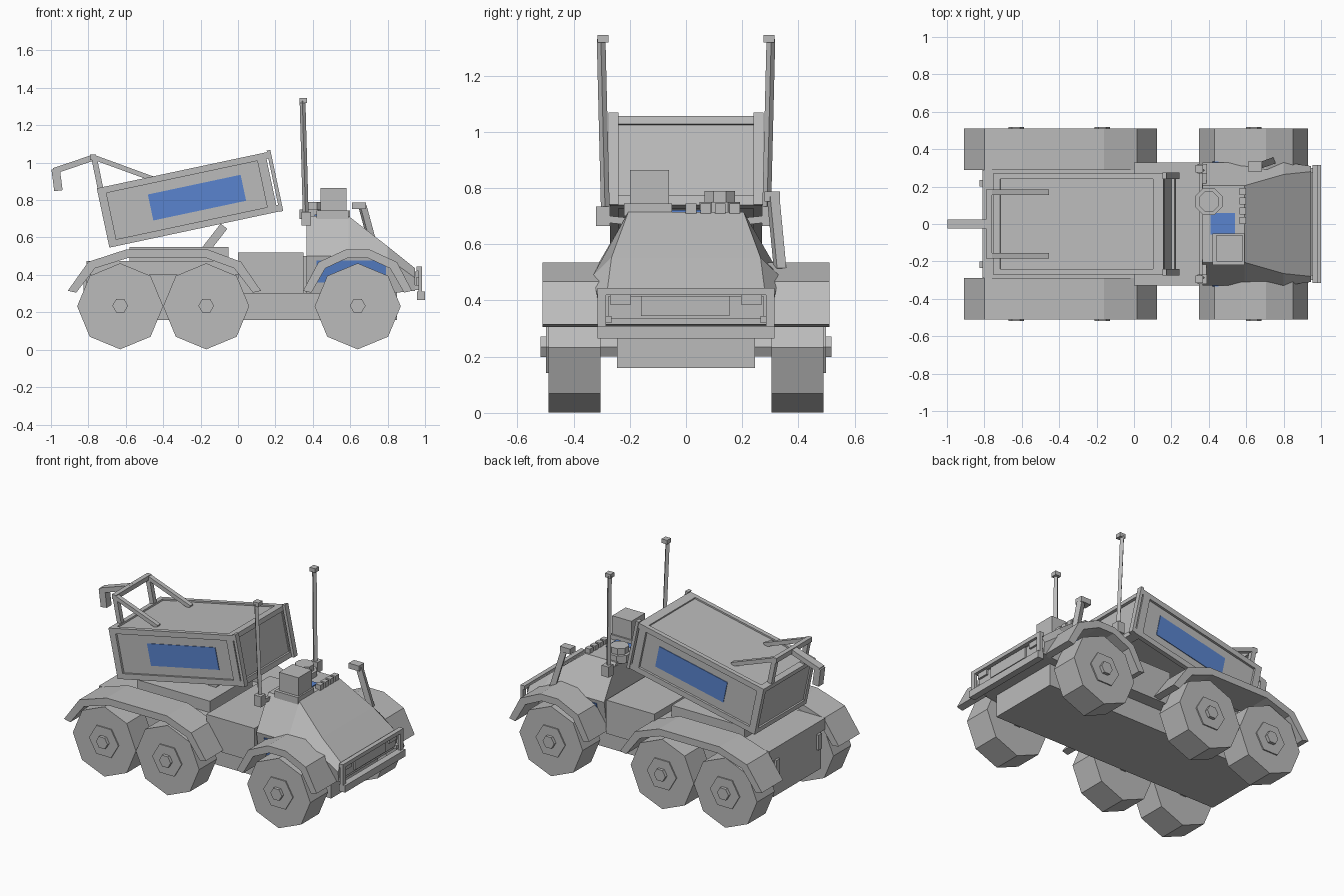
import bpy, bmesh, math
from mathutils import Matrix, Vector

if "Cube" in bpy.data.objects:
    bpy.data.objects.remove(bpy.data.objects["Cube"])


def material(name, rgb):
    m = bpy.data.materials.new(name)
    m.diffuse_color = (*rgb, 1)
    m.use_nodes = True
    m.node_tree.nodes["Principled BSDF"].inputs["Base Color"].default_value = m.diffuse_color
    return m


GREY = material("body grey", (0.5, 0.5, 0.5))
BLUE = material("panel blue", (0.10, 0.23, 0.62))


def finish(name, bm, mat=GREY):
    bmesh.ops.recalc_face_normals(bm, faces=bm.faces)
    me = bpy.data.meshes.new(name)
    bm.to_mesh(me)
    bm.free()
    me.materials.append(mat)
    ob = bpy.data.objects.new(name, me)
    bpy.context.collection.objects.link(ob)
    return ob


def box(name, x, y, z, mat=GREY, frame=Matrix()):
    """Box from (min, max) pairs, optionally placed in a frame."""
    bm = bmesh.new()
    size = Matrix.Diagonal((x[1] - x[0], abs(y[1] - y[0]), z[1] - z[0], 1))
    mid = Matrix.Translation((sum(x) / 2, sum(y) / 2, sum(z) / 2))
    bmesh.ops.create_cube(bm, size=1, matrix=frame @ mid @ size)
    return finish(name, bm, mat)


def bar(name, p, q, w, h):
    """Square bar running from p to q."""
    p, q = Vector(p), Vector(q)
    d = q - p
    bm = bmesh.new()
    m = (Matrix.Translation((p + q) / 2) @ d.to_track_quat('X', 'Z').to_matrix().to_4x4()
         @ Matrix.Diagonal((d.length, w, h, 1)))
    bmesh.ops.create_cube(bm, size=1, matrix=m)
    return finish(name, bm)


def loft(name, sections, mat=GREY):
    """Closed skin through rings of equal length."""
    bm = bmesh.new()
    rings = [[bm.verts.new(p) for p in s] for s in sections]
    n = len(rings[0])
    for a, b in zip(rings, rings[1:]):
        for i in range(n):
            bm.faces.new((a[i], a[(i + 1) % n], b[(i + 1) % n], b[i]))
    bm.faces.new(rings[0])
    bm.faces.new(rings[-1])
    return finish(name, bm, mat)


def disc(name, x, y0, y1, z, r, n, turn=0.0):
    """Polygon disc with its axis along y."""
    ang = [turn + 2 * math.pi * i / n for i in range(n)]
    return loft(name, [[(x + r * math.cos(a), y, z + r * math.sin(a)) for a in ang]
                       for y in (y0, y1)])


def fender(name, outer, inner, s):
    """Bent strip over the wheels: a chain of (outer, inner) rings."""
    loft(name, [[(o[0], s * .29, o[1]), (o[0], s * .51, o[1]),
                 (i[0], s * .51, i[1]), (i[0], s * .29, i[1])]
                for o, i in zip(outer, inner)])


SIDES = (("right", -1), ("left", 1))

# Chassis, rear deck, centre body
box("chassis", (-.81, .85), (-.245, .245), (.16, .41))
box("rear_deck", (-.81, 0), (-.29, .29), (.40, .475))
box("centre_body", (0, .35), (-.33, .33), (.30, .52))
box("cab_link", (.34, .38), (-.28, .28), (.30, .50))
box("bed_platform", (-.58, -.05), (-.22, .22), (.475, .55))

# Wheels, hubs, axles
for label, x in (("rear", -.63), ("middle", -.17), ("front", .64)):
    disc(label + "_axle", x, -.31, .31, .235, .04, 6)
    for side, s in SIDES:
        pre = f"{label}_{side}_"
        disc(pre + "wheel", x, s * .305, s * .49, .232, .23, 8)
        disc(pre + "hub", x, s * .48, s * .498, .235, .107, 6)
        disc(pre + "hub_cap", x, s * .49, s * .518, .235, .042, 6)

# Fenders
for side, s in SIDES:
    fender("rear_fender_" + side,
           [(-.91, .315), (-.80, .47), (-.60, .535), (-.16, .535), (.016, .47), (.123, .315)],
           [(-.865, .305), (-.765, .435), (-.59, .49), (-.17, .49), (-.02, .435), (.08, .305)], s)
    fender("front_fender_" + side,
           [(.348, .315), (.43, .468), (.575, .535), (.705, .535), (.85, .468), (.93, .315)],
           [(.392, .305), (.467, .435), (.585, .49), (.695, .49), (.813, .435), (.888, .305)], s)


# Cab: sections along the length (bottom, waist, top as half width and height)
def cab_ring(x, low, waist, top):
    half = [low, waist, top]
    return [(x, y, z) for y, z in half] + [(x, -y, z) for y, z in reversed(half)]


loft("cab", [
    cab_ring(.365, (.30, .30), (.33, .50), (.205, .715)),
    cab_ring(.59, (.30, .30), (.33, .50), (.205, .715)),
    cab_ring(.80, (.30, .30), (.33, .49), (.265, .553)),
    cab_ring(.945, (.30, .315), (.31, .385), (.28, .437))])
for side, s in SIDES:
    # Blue plate lying on the sloping lower cab side
    loft("side_panel_" + side, [
        [(x, s * (.3125 + d), .36), (x, s * (.333 + d), .478),
         (x, s * (.326 + d), .478), (x, s * (.306 + d), .36)]
        for x, d in ((.42, 0), (.79, .001))], BLUE)

# Front grille, lamps and bumper
box("grille_surround", (.93, .955), (-.275, .275), (.335, .415))
box("grille_plate", (.95, .965), (-.16, .155), (.345, .415))
for side, s in SIDES:
    box("head_lamp_" + side, (.95, .968), (s * .195, s * .27), (.385, .42))
    box("bumper_post_" + side, (.965, .985), (s * .285, s * .315), (.29, .445))
    box("bumper_arm_" + side, (.88, .97), (s * .265, s * .30), (.32, .345))
    box("tail_lamp_" + side, (-.825, -.81), (s * .20, s * .235), (.30, .40))
box("bumper_top_bar", (.955, .985), (-.315, .315), (.42, .445))
box("bumper_lower_bar", (.957, 1.0), (-.315, .315), (.265, .31))

# Roof equipment
box("roof_panel", (.41, .54), (-.055, .06), (.714, .722), BLUE)
box("roof_box_base", (.42, .59), (-.22, -.05), (.70, .745))
box("roof_box", (.44, .58), (-.20, -.06), (.745, .865))
for name, r, z0, z1 in (("turret_base", .078, .70, .75), ("turret_cap", .058, .75, .79)):
    loft(name, [[(.40 + r * math.cos(i * math.pi / 4 + math.pi / 8),
                  .12 + r * math.sin(i * math.pi / 4 + math.pi / 8), z) for i in range(8)]
                for z in (z0, z1)])
for i in range(4):
    y = .018 + i * .052
    box(f"roof_lamp_{i + 1}", (.565, .60), (y - .019, y + .019), (.71, .745))

# Antennas
for side, s in SIDES:
    box("antenna_base_" + side, (.34, .39), (s * .27, s * .32), (.665, .735))
    bar("antenna_bracket_" + side, (.375, s * .19, .68), (.375, s * .29, .69), .025, .025)
    bar("antenna_rod_" + side, (.362, s * .287, .72), (.345, s * .302, 1.33), .022, .022)
    box("antenna_tip_" + side, (.33, .37), (s * .275, s * .315), (1.318, 1.345))

# Side mast on the left of the cab
bar("side_mast", (.735, .335, .51), (.665, .31, .77), .035, .035)
box("side_mast_head", (.61, .685), (.28, .335), (.752, .787))

# Tipped bed, built in its own tilted frame
TILT = Matrix.Translation((-.257, 0, .805)) @ Matrix.Rotation(math.radians(-12), 4, 'Y')
box("bed_body", (-.465, .44), (-.255, .255), (-.15, .15), GREY, TILT)
for side, s in SIDES:
    y = (s * .24, s * .27)
    box("bed_top_rail_" + side, (-.475, .457), y, (.125, .16), GREY, TILT)
    box("bed_bottom_rail_" + side, (-.475, .457), y, (-.164, -.128), GREY, TILT)
    box("bed_rear_post_" + side, (-.475, -.43), y, (-.15, .15), GREY, TILT)
    box("bed_front_post_" + side, (.395, .445), y, (-.15, .15), GREY, TILT)
    box("bed_end_post_" + side, (.455, .475), (s * .24, s * .275), (-.166, .168), GREY, TILT)
    box("bed_side_panel_" + side, (-.215, .292), (s * .252, s * .259), (-.071, .071), BLUE, TILT)
for name, x in (("rear", (-.475, -.435)), ("front", (.40, .457))):
    box(f"bed_{name}_top_bar", x, (-.25, .25), (.13, .16), GREY, TILT)
    box(f"bed_{name}_bottom_bar", x, (-.25, .25), (-.164, -.13), GREY, TILT)

# Lifting ram
bar("lifting_ram", (-.20, 0, .50), (-.075, 0, .66), .08, .045)

# Rear hook frame
for side, s in SIDES:
    bar("hook_stay_" + side, (-.775, s * .17, 1.03), (-.46, s * .17, .915), .03, .026)
    bar("hook_strut_" + side, (-.77, s * .17, 1.03), (-.735, s * .17, .86), .03, .03)
bar("hook_crossbar", (-.775, -.185, 1.028), (-.775, .185, 1.028), .03, .03)
bar("hook_arm", (-.77, 0, 1.028), (-.985, 0, .955), .05, .032)
bar("hook_end", (-.975, 0, .965), (-.96, 0, .85), .05, .045)
